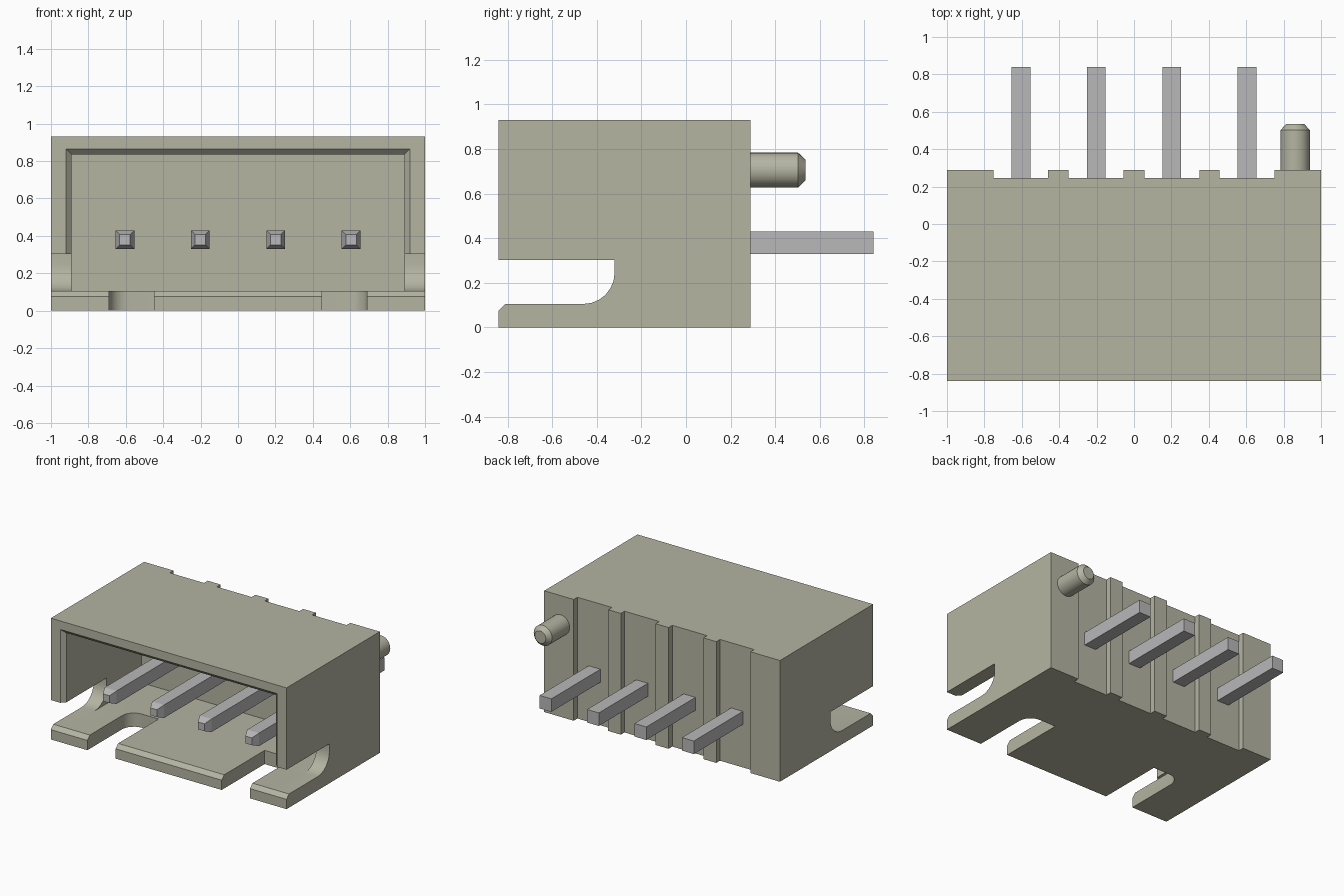
import bpy, bmesh, math
from mathutils import Matrix

if "Cube" in bpy.data.objects:
    bpy.data.objects.remove(bpy.data.objects["Cube"], do_unlink=True)


def material(name, rgb, metallic=0.0):
    m = bpy.data.materials.new(name)
    m.use_nodes = True
    m.diffuse_color = (*rgb, 1)
    m.node_tree.nodes["Principled BSDF"].inputs["Base Color"].default_value = (*rgb, 1)
    return m


ivory = material("ivory plastic", (0.46, 0.46, 0.365))
metal = material("pin metal", (0.48, 0.48, 0.49))


def finish(name, bm, mat):
    bmesh.ops.recalc_face_normals(bm, faces=bm.faces[:])
    me = bpy.data.meshes.new(name)
    bm.to_mesh(me)
    bm.free()
    me.materials.append(mat)
    ob = bpy.data.objects.new(name, me)
    bpy.context.collection.objects.link(ob)
    return ob


def loft(name, rings, mat):
    """Close a solid through rings of 3D points with equal counts."""
    bm = bmesh.new()
    vs = [[bm.verts.new(p) for p in ring] for ring in rings]
    n = len(vs[0])
    for a, b in zip(vs, vs[1:]):
        for i in range(n):
            bm.faces.new((a[i], a[(i + 1) % n], b[(i + 1) % n], b[i]))
    bm.faces.new(vs[0])
    bm.faces.new(vs[-1])
    return finish(name, bm, mat)


def prism(name, pts, axis, lo, hi, mat):
    """Extrude a 2D profile along x (profile is y,z) or z (profile is x,y)."""
    place = (lambda p, t: (t, *p)) if axis == "x" else (lambda p, t: (*p, t))
    return loft(name, [[place(p, t) for p in pts] for t in (lo, hi)], mat)


def rect(y, hx, z0, z1):
    return [(-hx, y, z0), (hx, y, z0), (hx, y, z1), (-hx, y, z1)]


def fillet(cx, cy, r, start, end, steps=6):
    return [(cx + r * math.cos(math.radians(start + (end - start) * i / steps)),
             cy + r * math.sin(math.radians(start + (end - start) * i / steps)))
            for i in range(steps + 1)]


def select_only(ob):
    bpy.ops.object.select_all(action="DESELECT")
    ob.select_set(True)
    bpy.context.view_layer.objects.active = ob


FRONT, BACK, PITCH = -0.84, 0.29, 0.403
FLOOR, SLOT_END = 0.105, -0.32

# Housing block with vertical grooves behind each pin
outline = [(-1, FRONT), (1, FRONT), (1, BACK)]
for x0, x1 in ((0.46, 0.75), (0.055, 0.35), (-0.35, -0.055), (-0.75, -0.46)):
    x0, x1 = min(x0, x1), max(x0, x1)
    if x1 > 0.7:
        x0, x1 = 0.457, 0.75
    outline += [(x1, BACK), (x1, 0.245), (x0, 0.245), (x0, BACK)]
outline.append((-1, BACK))
housing = prism("housing", outline, "z", 0, 0.93, ivory)

# Cutters: cavity, bevelled mouth, side slots, floor lip bevel, floor slots
cutters = [
    loft("cavity_cutter", [rect(-1, 0.89, FLOOR, 0.835), rect(0.10, 0.89, FLOOR, 0.835)], ivory),
    loft("mouth_cutter", [rect(-0.88, 0.96, 0.2, 0.905), rect(-0.80, 0.88, 0.2, 0.825)], ivory),
    prism("side_slot_cutter",
          [(-1, 0.302), (-1, FLOOR)] + fillet(SLOT_END - 0.14, FLOOR + 0.14, 0.14, -90, 0)
          + [(SLOT_END, 0.302)], "x", -1.1, 1.1, ivory),
    prism("lip_cutter", [(-0.87, 0.045), (-0.79, 0.125), (-0.87, 0.125)], "x", -1.1, 1.1, ivory),
]
for s in (-1, 1):
    pts = [(0.45, -1), (0.69, -1)] + fillet(0.59, SLOT_END - 0.10, 0.10, 0, 90) + [(0.45, SLOT_END)]
    cutters.append(prism("floor_slot_cutter", [(s * x, y) for x, y in pts], "z", -0.1, 0.2, ivory))

for c in cutters:
    c.hide_render = True
    mod = housing.modifiers.new("cut", "BOOLEAN")
    mod.operation = "DIFFERENCE"
    mod.solver = "EXACT"
    mod.object = c
    select_only(housing)
    bpy.ops.object.modifier_apply(modifier=mod.name)
    bpy.data.objects.remove(c, do_unlink=True)
select_only(housing)
bpy.ops.object.shade_smooth_by_angle(angle=math.radians(25))


# Contact pins with tapered front tips
def square(x, y, h):
    return [(x + a * h, y, 0.38 + b * h) for a, b in ((-1, -1), (1, -1), (1, 1), (-1, 1))]


for i in range(4):
    x = (i - 1.5) * PITCH
    loft(f"contact_pin_{i + 1}",
         [square(x, -0.735, 0.028), square(x, -0.68, 0.05), square(x, 0.84, 0.05)], metal)

# Locating peg with bevelled end
peg = loft("locating_peg",
           [[(0.862 + r * math.cos(k * math.tau / 32), y, 0.705 + r * math.sin(k * math.tau / 32))
             for k in range(32)]
            for y, r in ((0.25, 0.078), (0.503, 0.078), (0.535, 0.047))], ivory)
select_only(peg)
bpy.ops.object.shade_smooth_by_angle(angle=math.radians(25))
